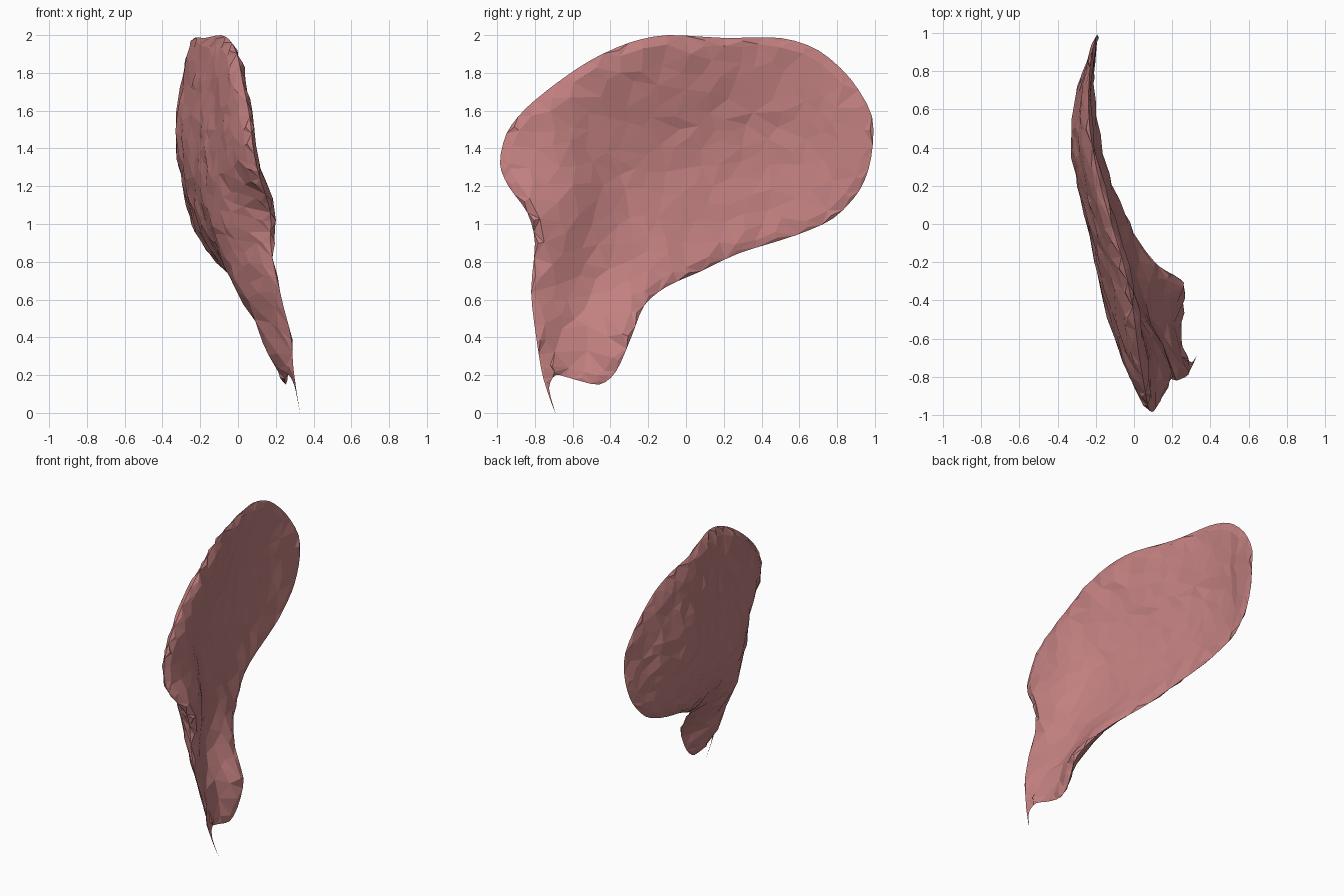
import bpy, bmesh, math, random
from mathutils import Vector
from mathutils.geometry import interpolate_bezier, delaunay_2d_cdt, intersect_point_line

if "Cube" in bpy.data.objects:
    bpy.data.objects.remove(bpy.data.objects["Cube"])

random.seed(4)

# Border of the fan in side view (y, z), clockwise from the front corner
BORDER = [(-.985, 1.32), (-.95, 1.48), (-.85, 1.61), (-.68, 1.75), (-.5, 1.87), (-.3, 1.96),
          (-.1, 2.0), (.2, 1.985), (.5, 1.985), (.7, 1.92), (.87, 1.77), (.985, 1.57),
          (.98, 1.35), (.92, 1.18), (.78, 1.03), (.58, .94), (.28, .845), (.08, .75),
          (-.1, .67), (-.22, .57), (-.29, .4), (-.37, .22), (-.46, .15), (-.6, .18),
          (-.69, .2), (-.725, .13), (-.692, 0), (-.755, .18), (-.79, .38), (-.82, .64),
          (-.8, .9), (-.84, 1.06), (-.94, 1.2)]

# Sheet shape samples: y, z, middle x, half thickness
SAMPLES = [(-.98, 1.3, .1, .03), (-.88, 1.58, .06, .03), (-.48, 1.88, 0, .045),
           (-.25, 1.97, -.045, .035), (.55, 1.98, -.235, .02), (.97, 1.45, -.195, .01),
           (.78, 1.04, -.22, .02), (.4, .9, -.18, .025), (0, .72, -.03, .03),
           (-.22, .57, .13, .03), (-.31, .38, .25, .03), (-.46, .16, .25, .02),
           (-.69, .03, .32, .01), (-.79, .4, .28, .02), (-.82, .7, .21, .03),
           (-.83, 1.05, .17, .05), (-.58, .35, .17, .03), (-.52, .65, .04, .05),
           (-.58, 1.0, .015, .1), (-.4, 1.0, -.07, .075), (-.42, 1.35, -.09, .06),
           (-.65, 1.35, 0, .085), (-.82, 1.35, .04, .06), (0, 1.4, -.2, .045),
           (0, 1.0, -.15, .05), (.4, 1.5, -.285, .045), (.7, 1.45, -.27, .03),
           (.1, 1.75, -.185, .045)]


def solve(rows):
    """Gaussian elimination on an augmented matrix."""
    for i in range(len(rows)):
        p = max(range(i, len(rows)), key=lambda r: abs(rows[r][i]))
        rows[i], rows[p] = rows[p], rows[i]
        for r in range(len(rows)):
            if r != i:
                f = rows[r][i] / rows[i][i]
                rows[r] = [a - f * b for a, b in zip(rows[r], rows[i])]
    return [row[-1] / row[i] for i, row in enumerate(rows)]


def fitted(column):
    """Smooth function of (y, z) passing through one sample column."""
    def k(a, b):
        return math.sqrt((a[0] - b[0]) ** 2 + (a[1] - b[1]) ** 2 + .01)
    w = solve([[k(a, b) for b in SAMPLES] + [a[column]] for a in SAMPLES])
    return lambda p: sum(wi * k(p, s) for wi, s in zip(w, SAMPLES))


middle, half = fitted(2), fitted(3)

# Smooth the border into a finer loop
loop = []
n = len(BORDER)
for i in range(n):
    a, b, c, d = (Vector(BORDER[(i + j) % n]) for j in (-1, 0, 1, 2))
    loop += interpolate_bezier(b, b + (c - a) / 7, c - (d - b) / 7, c, 4)[:3]
loop = [Vector((p[0], p[1])) for p in loop]
m = len(loop)
EDGES = [(i, (i + 1) % m) for i in range(m)]


def border_distance(p):
    best = 9
    for i, j in EDGES:
        q, t = intersect_point_line(p, loop[i], loop[j])
        q = loop[i].lerp(loop[j], min(max(t, 0), 1))
        best = min(best, (p - q).length)
    return best


def inside(p):
    hit = False
    for i, j in EDGES:
        a, b = loop[i], loop[j]
        if (a.y > p.y) != (b.y > p.y) and p.x < a.x + (p.y - a.y) * (b.x - a.x) / (b.y - a.y):
            hit = not hit
    return hit


def scatter(spacing):
    """A ring just inside the border, then evenly scattered points."""
    pts = []
    for inset in (.018, .05):
        for i in range(0, m, 2):
            t = (loop[(i + 1) % m] - loop[i - 1]).normalized()
            p = loop[i] + Vector((t.y, -t.x)) * inset
            if inside(p) and border_distance(p) > inset * .6:
                pts.append(p)
    for _ in range(2500):
        p = Vector((random.uniform(-1, 1), random.uniform(0, 2)))
        gap = spacing * random.uniform(.75, 1.1)
        if all((p - q).length > gap for q in pts) and inside(p) and border_distance(p) > .03:
            pts.append(p)
    return pts


# Muscle sheet: deep (+x) and outer (-x) skins sharing the thin border
bm = bmesh.new()
rim = [bm.verts.new((middle(p), p.x, p.y)) for p in loop]
for side, spacing in ((-1, .06), (1, .08)):
    pts = scatter(spacing)
    co, _, faces, *_ = delaunay_2d_cdt(loop + pts, EDGES, [], 1, 1e-6)
    verts = list(rim)
    for p in co[m:]:
        fall = 1 - min(border_distance(p) / .11, 1)
        t = max(half(p), .008) * math.sqrt(1 - fall ** 2)
        x = middle(p) + side * t + random.uniform(-.008, .008)
        verts.append(bm.verts.new((x, p.x, p.y)))
    for f in faces:
        corners = [verts[i] for i in f]
        if not bm.faces.get(corners):
            bm.faces.new(corners)
bmesh.ops.recalc_face_normals(bm, faces=bm.faces[:])

mesh = bpy.data.meshes.new("fan_muscle")
bm.to_mesh(mesh)
bm.free()
muscle = bpy.data.objects.new("fan_muscle", mesh)
bpy.context.collection.objects.link(muscle)

mat = bpy.data.materials.new("muscle_red")
mat.diffuse_color = (.54, .215, .215, 1)
mat.use_nodes = True
mat.node_tree.nodes["Principled BSDF"].inputs["Base Color"].default_value = mat.diffuse_color
mesh.materials.append(mat)
